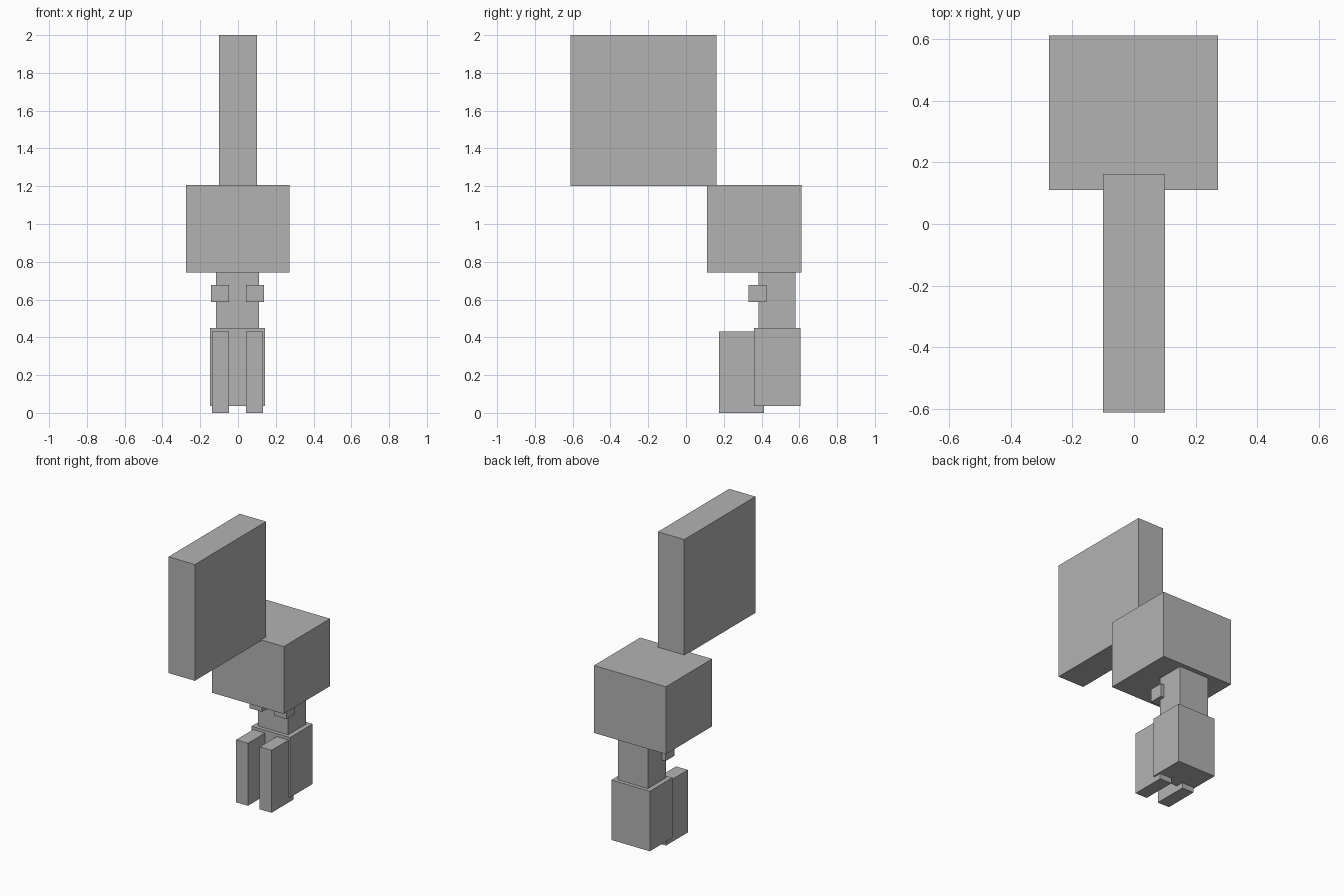
import bpy
import bmesh
from mathutils import Matrix, Vector

cube = bpy.data.objects.get("Cube")
if cube:
    bpy.data.objects.remove(cube, do_unlink=True)

# One plain grey for every part
grey = bpy.data.materials.new("plain_grey")
grey.use_nodes = True
colour = (0.45, 0.45, 0.45, 1.0)
grey.diffuse_color = colour
grey.node_tree.nodes["Principled BSDF"].inputs["Base Color"].default_value = colour

CENTRE_X = -0.002  # shared centre line of the mirrored parts


def box(name, x, y, z):
    """Flat-sided box from its (min, max) range on each axis."""
    low, high = (Vector(corner) for corner in zip(x, y, z))
    bm = bmesh.new()
    bmesh.ops.create_cube(bm, size=1.0, matrix=Matrix.Diagonal((*(high - low), 1.0)))
    mesh = bpy.data.meshes.new(name)
    bm.to_mesh(mesh)
    bm.free()
    mesh.materials.append(grey)
    obj = bpy.data.objects.new(name, mesh)
    obj.location = (low + high) / 2
    bpy.context.collection.objects.link(obj)
    return obj


def centred(half_width):
    return (CENTRE_X - half_width, CENTRE_X + half_width)


# Central stack, from the base up
box("lower_body", centred(0.146), (0.36, 0.605), (0.037, 0.45))
box("neck", centred(0.114), (0.385, 0.58), (0.45, 0.742))
box("upper_block", centred(0.274), (0.11, 0.612), (0.742, 1.206))
box("top_slab", (-0.10, 0.10), (-0.612, 0.162), (1.2, 2.0))

# Mirrored pairs on the front
for side, sign in (("left", 1), ("right", -1)):
    for part, outer, y, z in (
        ("leg", 0.135, (0.175, 0.413), (0.0, 0.43)),
        ("knob", 0.140, (0.33, 0.425), (0.587, 0.678)),
    ):
        x = sorted((CENTRE_X + sign * 0.045, CENTRE_X + sign * outer))
        box(f"{side}_{part}", x, y, z)
